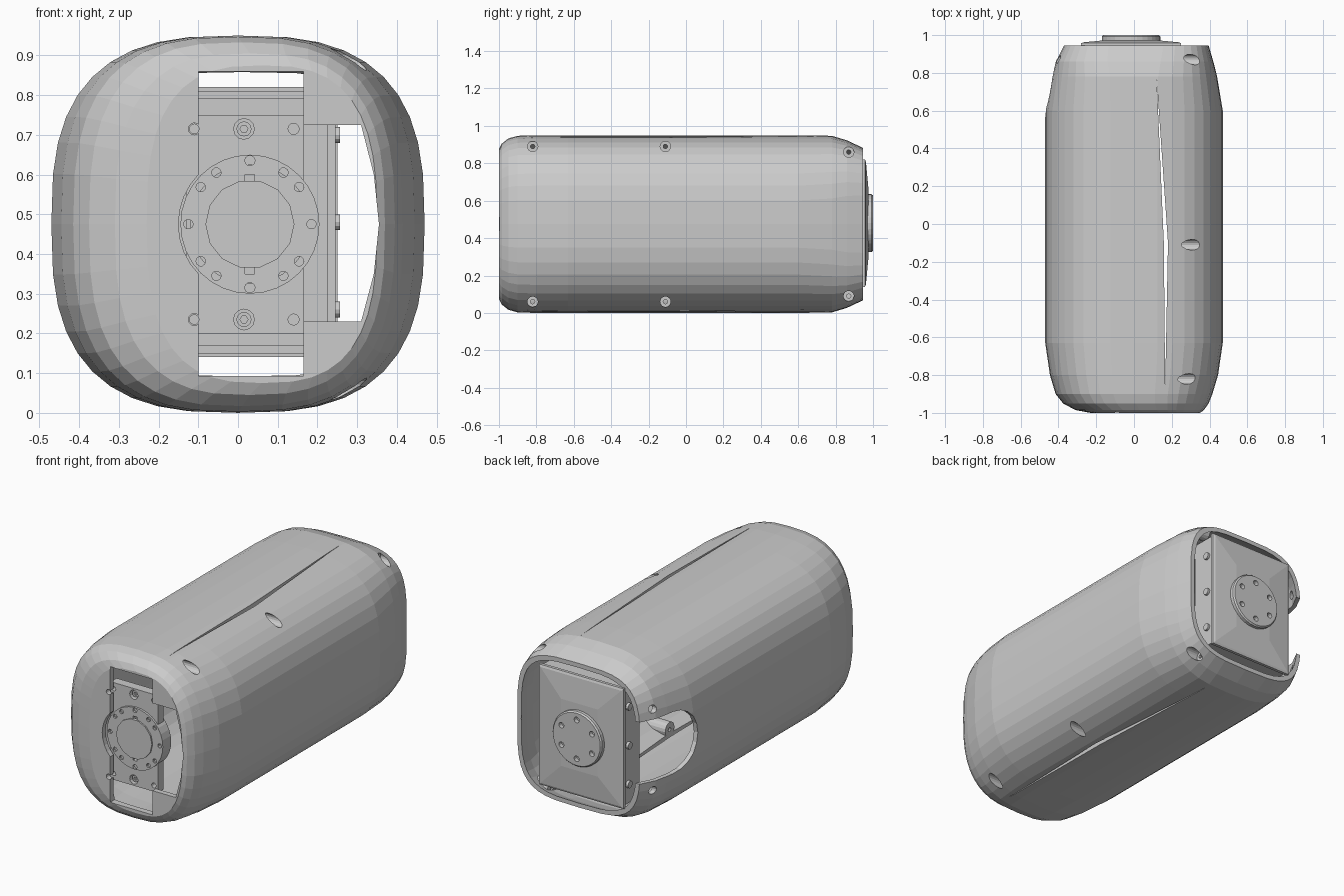
import bpy, bmesh, math

if "Cube" in bpy.data.objects:
    bpy.data.objects.remove(bpy.data.objects["Cube"])

CZ = 0.475  # mid height


def new_object(name, bm):
    bmesh.ops.recalc_face_normals(bm, faces=bm.faces)
    me = bpy.data.meshes.new(name)
    bm.to_mesh(me)
    bm.free()
    ob = bpy.data.objects.new(name, me)
    bpy.context.collection.objects.link(ob)
    return ob


def loft(name, rings):
    bm = bmesh.new()
    loops = [[bm.verts.new(p) for p in ring] for ring in rings]
    n = len(loops[0])
    for a, b in zip(loops, loops[1:]):
        for i in range(n):
            j = (i + 1) % n
            bm.faces.new((a[i], a[j], b[j], b[i]))
    bm.faces.new(loops[0])
    bm.faces.new(loops[-1][::-1])
    return new_object(name, bm)


def prism(name, pts, axis, a, b):
    place = {'x': lambda u, v, w: (w, u, v),
             'y': lambda u, v, w: (u, w, v),
             'z': lambda u, v, w: (u, v, w)}[axis]
    return loft(name, [[place(u, v, w) for u, v in pts] for w in (a, b)])


def circle(u, v, r, n=16):
    return [(u + r * math.cos(2 * math.pi * i / n), v + r * math.sin(2 * math.pi * i / n)) for i in range(n)]


def rect(u0, u1, v0, v1):
    return [(u0, v0), (u1, v0), (u1, v1), (u0, v1)]


def cut(ob, cutters, op='DIFFERENCE'):
    for c in cutters:
        m = ob.modifiers.new("bool", 'BOOLEAN')
        m.object, m.operation, m.solver = c, op, 'EXACT'
        bpy.context.view_layer.objects.active = ob
        bpy.ops.object.modifier_apply(modifier=m.name)
        bpy.data.objects.remove(c)


def section(y, cx, hx, hz, n, count=40):
    ring = []
    for i in range(count):
        t = 2 * math.pi * i / count
        c, s = math.cos(t), math.sin(t)
        ring.append((cx + hx * math.copysign(abs(c) ** (2 / n), c), y,
                     CZ + hz * math.copysign(abs(s) ** (2 / n), s)))
    return ring


# Shell sections: y, x centre, half width, half height, squareness
SECTIONS = [(-1.0, 0.06, 0.29, 0.40, 2.8), (-0.985, 0.03, 0.34, 0.43, 2.8),
            (-0.95, 0.01, 0.385, 0.458, 2.8), (-0.90, 0.0, 0.415, 0.472, 2.8),
            (-0.80, 0.0, 0.445, 0.475, 2.8), (-0.63, 0.0, 0.47, 0.475, 2.8),
            (0.60, 0.0, 0.47, 0.475, 2.8), (0.78, 0.0, 0.44, 0.472, 3.0),
            (0.86, 0.0, 0.42, 0.448, 3.4), (0.945, 0.01, 0.385, 0.408, 3.8)]
WALL = 0.025
shell = loft("outer_shell", [section(*s) for s in SECTIONS])
inner = [(y + (0.03 if y < -0.7 else 0), cx, hx - WALL, hz - WALL, n) for y, cx, hx, hz, n in SECTIONS]
inner.append((1.1,) + inner[-1][1:])
cavity = loft("cavity", [section(*s) for s in inner])

# Screw bosses left standing in the cavity, then bored from the right
pockets = [(y, z, x) for y, dz, x in ((-0.82, 0.415, 0.21), (-0.11, 0.415, 0.21), (0.87, 0.385, 0.265))
           for z in (CZ + dz, CZ - dz)]
cut(cavity, [prism("boss", circle(y, z, 0.042), 'x', x - 0.035, 0.6) for y, z, x in pockets])
cut(shell, [cavity])
cut(shell, [prism("pocket", circle(y, z, 0.028), 'x', x, 0.6) for y, z, x in pockets])
cut(shell, [prism("screw_hole", circle(y, z, 0.012, 8), 'x', x - 0.08, 0.6) for y, z, x in pockets])

# Front openings, seam slits top and bottom, left rear notch
side_window = [(0.1, 0.23), (0.31, 0.23), (0.342, 0.35), (0.355, 0.475), (0.342, 0.60), (0.31, 0.725), (0.1, 0.725)]
notch = [(1.1, 0.30)] + [(0.74 - 0.175 * math.sin(math.pi * i / 10), CZ - 0.175 * math.cos(math.pi * i / 10))
                         for i in range(11)] + [(1.1, 0.65)]
cut(shell, [
    prism("tall_window", rect(-0.1, 0.165, 0.093, 0.86), 'y', -1.1, -0.8),
    prism("side_window", side_window, 'y', -1.1, -0.8),
    prism("round_window", circle(0.03, CZ, 0.18, 32), 'y', -1.1, -0.8),
    prism("seam", [(0.165, -0.87), (0.18, -0.1), (0.12, 0.77), (0.158, -0.1)], 'z', -0.2, 1.2),
    prism("notch", notch, 'x', -0.7, -0.25)])
cut(shell, [prism("ear_hole", circle(-0.11, CZ + s * 0.24, 0.015, 12), 'y', -1.1, -0.9) for s in (1, -1)])
cut(shell, [prism("side_hole", circle(0.87, CZ + s * 0.23, 0.022, 12), 'x', -0.7, -0.25) for s in (1, -1)])

# Front flange: bracket plate with round mounting ring
F0, F1 = -0.965, -0.90
bracket = prism("front_bracket", rect(-0.13, 0.165, 0.20, 0.75), 'y', F0 + 0.012, F1)
holes = [(x, CZ + s * 0.24, r) for s in (1, -1) for x, r in ((-0.11, 0.012), (0.015, 0.026), (0.14, 0.014))]
cut(bracket, [prism("hole", circle(x, z, r, 12), 'y', -1.1, -0.8 if r < 0.02 else -0.92) for x, z, r in holes])
cut(bracket, [prism("bore", circle(0.03, CZ, 0.15, 32), 'y', -1.1, -0.8)])
for s in (1, -1):
    z = CZ + s * 0.24
    head = prism("bracket_bolt", circle(0.015, z, 0.019, 12), 'y', -0.94, -0.915)
    cut(head, [prism("socket", circle(0.015, z, 0.01, 6), 'y', -1, -0.93)])

ring = prism("mounting_ring", circle(0.03, CZ, 0.175, 32), 'y', F0, F1 + 0.01)
angles = [0, 37, 57, 123, 143, 180, 217, 237, 303, 323]
cut(ring, [prism("hole", circle(0.03 + 0.155 * math.cos(math.radians(a)), CZ + 0.155 * math.sin(math.radians(a)),
                                0.012, 10), 'y', -1.1, -0.92) for a in angles])
for s in (1, -1):
    z0, z1 = sorted((CZ + s * 0.1, CZ + s * 0.125))
    cut(ring, [prism("key_slot", rect(0.018, 0.042, z0, z1), 'y', -1.1, -0.92),
               prism("key_hole", circle(0.03, CZ + s * 0.16, 0.013, 10), 'y', -1.1, -0.92)])
prism("front_hub", circle(0.03, CZ, 0.112, 14), 'y', F0 - 0.008, F0 + 0.01)

# Rear box: four walls behind the back plate, screws on both sides
X0, X1, Z0, Z1 = -0.28, 0.25, 0.14, 0.82
frame = prism("rear_box", rect(X0 + 0.01, X1 - 0.005, Z0 + 0.01, Z1 - 0.01), 'y', 0.80, 0.945)
cut(frame, [prism("hollow", rect(X0 + 0.03, X1 - 0.025, Z0 + 0.03, Z1 - 0.03), 'y', 0.7, 0.93)])
for z in (0.26, 0.48, 0.70):
    for x in (X0, X1 - 0.005):
        prism("side_screw", circle(0.905, z, 0.02, 12), 'x', x - 0.005, x + 0.012)

# Back plate: rim and shallow pyramid rising to the output disc
DX, DZ = -0.015, 0.48
loft("back_plate", [[(x, y, z) for x, z in rect(X0 + d, X1 - d, Z0 + d, Z1 - d)]
                    for y, d in ((0.94, 0), (0.957, 0), (0.962, 0.012), (0.975, 0.15))])
disc = loft("output_disc", [[(x, y, z) for x, z in circle(DX, DZ, r, 32)]
                            for y, r in ((0.95, 0.155), (0.992, 0.155), (1.0, 0.148))])
cut(disc, [prism("disc_hole", circle(DX + 0.11 * math.cos(math.pi * (i / 3 + 1 / 6)),
                                     DZ + 0.11 * math.sin(math.pi * (i / 3 + 1 / 6)), 0.016, 12),
                 'y', 0.975, 1.1) for i in range(6)])
